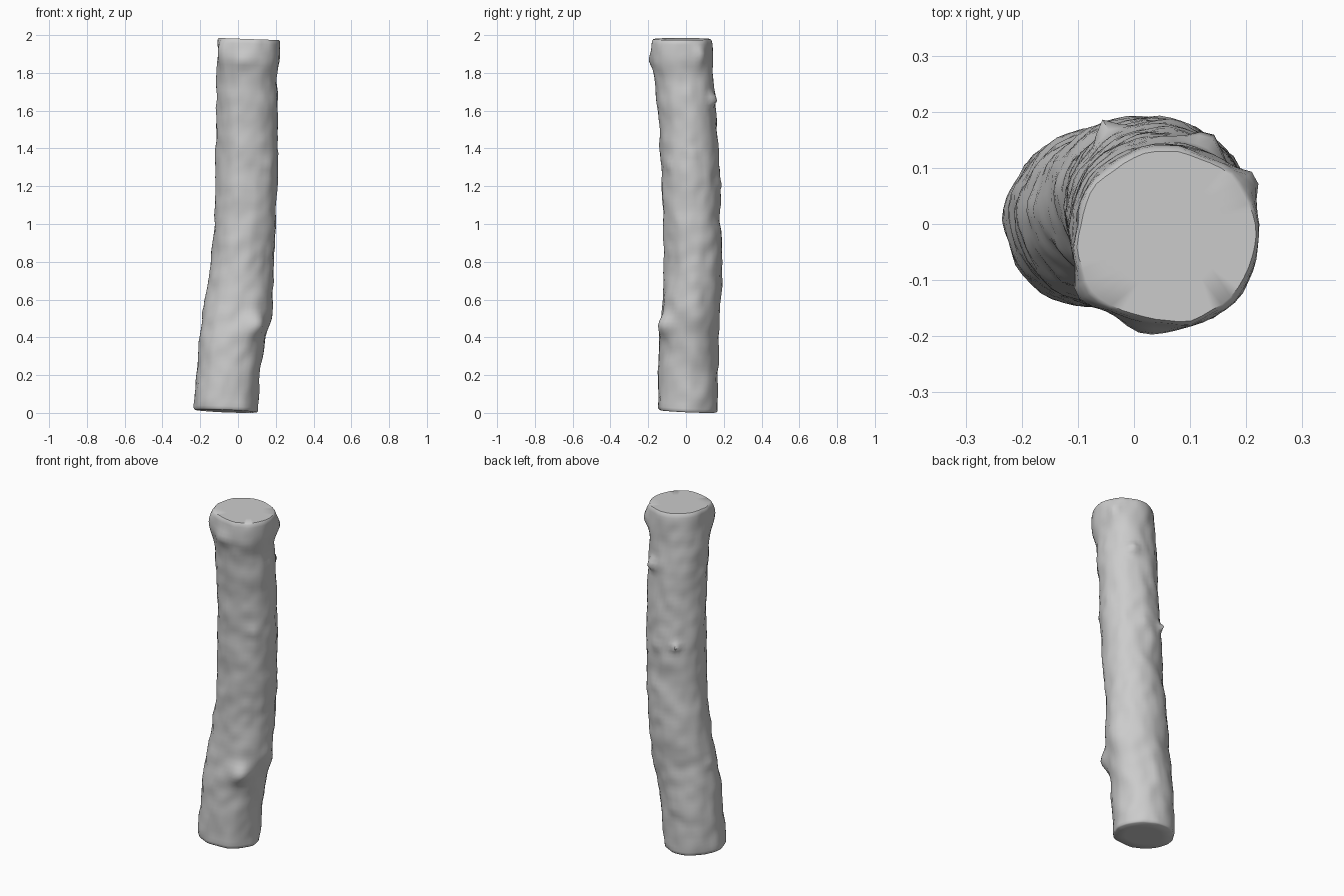
import bpy, bmesh, math
from mathutils import Vector, noise

SEGS, RINGS = 48, 84

# Trunk silhouette: z, x min, x max, y min, y max
PROFILE = [
    (0.00, -0.232, 0.108, -0.150, 0.164),
    (0.20, -0.220, 0.114, -0.150, 0.170),
    (0.40, -0.202, 0.145, -0.138, 0.172),
    (0.52, -0.186, 0.172, -0.132, 0.178),
    (0.65, -0.168, 0.182, -0.121, 0.187),
    (0.80, -0.144, 0.190, -0.115, 0.193),
    (1.00, -0.125, 0.200, -0.120, 0.184),
    (1.20, -0.123, 0.205, -0.128, 0.180),
    (1.40, -0.116, 0.210, -0.135, 0.172),
    (1.60, -0.113, 0.209, -0.148, 0.160),
    (1.78, -0.112, 0.209, -0.166, 0.148),
    (1.88, -0.112, 0.222, -0.185, 0.142),
    (2.00, -0.108, 0.226, -0.181, 0.139),
]

# Knots: z, angle in degrees, height, vertical spread, angular spread
KNOTS = [
    (0.46, -52, 0.045, 0.055, 16), (0.52, 176, 0.012, 0.02, 10),
    (1.23, 121, 0.030, 0.022, 8), (1.68, 62, 0.030, 0.030, 12),
    (1.88, -100, 0.014, 0.040, 16), (1.92, 34, 0.026, 0.045, 11),
    (1.93, -142, 0.022, 0.075, 13), (0.98, 75, 0.010, 0.04, 12),
    (1.40, 5, 0.008, 0.02, 10), (0.50, 10, 0.012, 0.06, 18),
    (1.22, 80, 0.010, 0.03, 10), (1.62, 185, 0.008, 0.04, 12),
    (1.33, -45, 0.010, 0.035, 10), (0.62, -45, 0.010, 0.05, 14),
]


def section(z):
    for a, b in zip(PROFILE, PROFILE[1:]):
        if z <= b[0]:
            t = (z - a[0]) / (b[0] - a[0])
            return [p + (q - p) * t for p, q in zip(a[1:], b[1:])]
    return PROFILE[-1][1:]


def bark_point(z, ang, scale=1.0):
    x0, x1, y0, y1 = section(z)
    c, s = math.cos(ang), math.sin(ang)
    # gentle lumps, with finer bark ripples on top
    p = Vector((c * 1.7, s * 1.7, z * 7))
    bump = 0.008 * noise.noise(p) + 0.006 * noise.noise(p * 2.1)
    for kz, deg, height, wz, wa in KNOTS:
        d = (math.degrees(ang) - deg + 180) % 360 - 180
        bump += height * math.exp(-((z - kz) / wz) ** 2 - (d / wa) ** 2)
    x = (x0 + x1) / 2 + c * ((x1 - x0) / 2 + bump) * scale
    y = (y0 + y1) / 2 + s * ((y1 - y0) / 2 + bump) * scale
    # tilt the saw cuts at both ends
    low = 0.020 - 0.040 * x - 0.045 * y
    high = 1.994 - 0.035 * x
    return Vector((x, y, low + (high - low) * z / 2))


# Log: stacked rings with softened rims and flat saw cuts
levels = [(0.0, 0.6), (0.0, 0.955), (0.006, 0.99)]
levels += [(0.02 + 1.955 * i / RINGS, 1.0) for i in range(RINGS + 1)]
levels += [(1.992, 0.985), (2.0, 0.95), (2.0, 0.6)]

bm = bmesh.new()
rings = [[bm.verts.new(bark_point(z, 2 * math.pi * j / SEGS, k)) for j in range(SEGS)]
         for z, k in levels]
for lo, hi in zip(rings, rings[1:]):
    for j in range(SEGS):
        n = (j + 1) % SEGS
        bm.faces.new((lo[j], lo[n], hi[n], hi[j]))
bm.faces.new(rings[0][::-1])
bm.faces.new(rings[-1])

# Settle the log exactly on the ground
base = min(v.co.z for v in bm.verts)
bmesh.ops.translate(bm, verts=bm.verts, vec=(0, 0, -base))
mesh = bpy.data.meshes.new("log")
bm.to_mesh(mesh)
bm.free()
log = bpy.data.objects.new("log", mesh)
bpy.context.collection.objects.link(log)
bpy.context.view_layer.objects.active = log
log.select_set(True)
bpy.ops.object.shade_smooth_by_angle(angle=math.radians(50))
